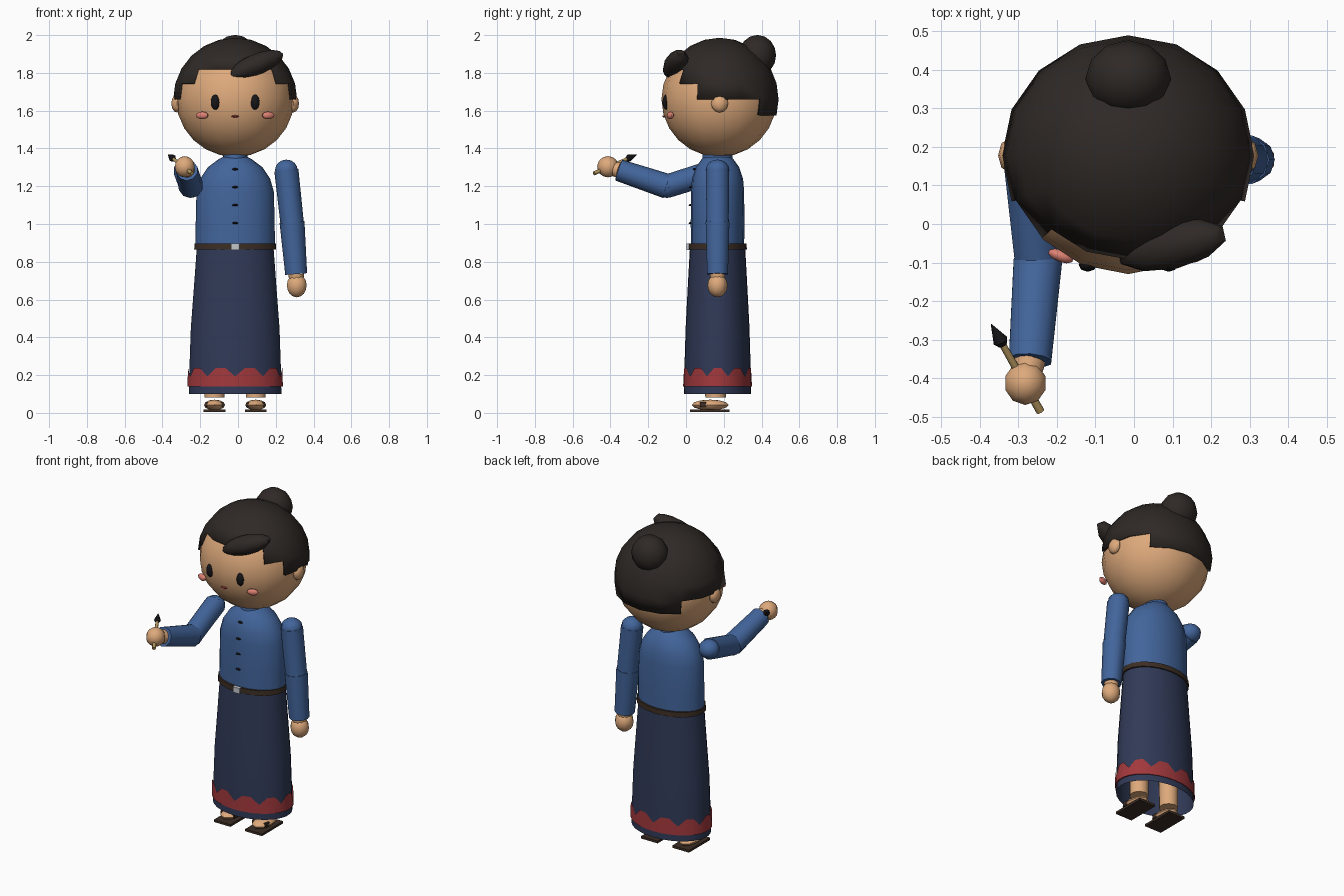
import bpy, bmesh, math
from mathutils import Vector, Matrix

if "Cube" in bpy.data.objects:
    bpy.data.objects.remove(bpy.data.objects["Cube"])

CX, CY = -0.015, 0.167          # body axis
SKIN = (0.73, 0.40, 0.20, 1)
HAIR = (0.028, 0.022, 0.019, 1)
BLUE = (0.055, 0.13, 0.33, 1)
NAVY = (0.030, 0.042, 0.095, 1)
RED = (0.36, 0.04, 0.045, 1)
BROWN = (0.045, 0.027, 0.018, 1)
PINK = (0.72, 0.22, 0.17, 1)
BLACK = (0.008, 0.008, 0.010, 1)
GOLD = (0.45, 0.30, 0.11, 1)
SILVER = (0.55, 0.57, 0.60, 1)
mats = {}


def finish(name, bm, color, smooth=True):
    bmesh.ops.recalc_face_normals(bm, faces=bm.faces)
    me = bpy.data.meshes.new(name)
    bm.to_mesh(me)
    bm.free()
    ob = bpy.data.objects.new(name, me)
    bpy.context.collection.objects.link(ob)
    if color not in mats:
        mats[color] = bpy.data.materials.new("colour_%d" % len(mats))
        mats[color].diffuse_color = color
    me.materials.append(mats[color])
    if smooth:
        bpy.ops.object.select_all(action='DESELECT')
        ob.select_set(True)
        bpy.context.view_layer.objects.active = ob
        bpy.ops.object.shade_smooth_by_angle(angle=math.radians(50))
    return ob


def ball(name, loc, size, color, seg=10, rings=8, rot=None, keep=None):
    bm = bmesh.new()
    bmesh.ops.create_uvsphere(bm, u_segments=seg, v_segments=rings, radius=1)
    if keep:
        bad = [f for f in bm.faces if not keep(f.calc_center_median())]
        bmesh.ops.delete(bm, geom=bad, context='FACES')
    m = Matrix.Translation(loc) @ (rot or Matrix()) @ Matrix.Diagonal((*size, 1))
    bm.transform(m)
    return finish(name, bm, color)


def box(name, loc, size, color):
    bm = bmesh.new()
    bmesh.ops.create_cube(bm, size=1)
    bm.transform(Matrix.Translation(loc) @ Matrix.Diagonal((*size, 1)))
    return finish(name, bm, color, False)


def tube(name, a, b, r1, r2, color, seg=10):
    a, b = Vector(a), Vector(b)
    bm = bmesh.new()
    bmesh.ops.create_cone(bm, cap_ends=True, segments=seg, radius1=r1, radius2=r2, depth=(b - a).length)
    q = (b - a).to_track_quat('Z', 'Y').to_matrix().to_4x4()
    bm.transform(Matrix.Translation((a + b) / 2) @ q)
    return finish(name, bm, color)


def loft(name, rings, color, seg=20, cap_top=False, dip=0):
    """Elliptical rings (z, half width, half depth) around the body axis."""
    bm, rows = bmesh.new(), []
    for k, (z, rx, ry) in enumerate(rings):
        row = []
        for i in range(seg):
            t = 2 * math.pi * i / seg - math.pi / 2
            zz = z - dip if dip and k == len(rings) - 1 and i % 3 == 0 else z
            row.append(bm.verts.new((CX + rx * math.cos(t), CY + ry * math.sin(t), zz)))
        rows.append(row)
    for lo, hi in zip(rows, rows[1:]):
        for i in range(seg):
            j = (i + 1) % seg
            bm.faces.new((lo[i], lo[j], hi[j], hi[i]))
    if cap_top:
        bm.faces.new(rows[-1])
    return finish(name, bm, color)


# head and hair cap with stepped hairline
ball("head", (CX, 0.175, 1.66), (0.312, 0.305, 0.305), SKIN, 16, 12)


def hair_faces(c):
    a = abs(math.degrees(math.atan2(c.x, -c.y)))
    limit = 30 if a < 45 else 15 if a < 67.5 else 0 if a < 135 else -15
    return math.degrees(math.asin(c.z / c.length)) > limit


cap = ball("hair_cap", (CX, 0.178, 1.66), (0.328, 0.312, 0.326), HAIR, 16, 12, keep=hair_faces)
sol = cap.modifiers.new("thickness", 'SOLIDIFY')
sol.thickness, sol.offset = 0.025, -1
ball("hair_bun", (CX, 0.378, 1.893), (0.111, 0.099, 0.108), HAIR, 12, 8)
lock_rot = Vector((0.27, 0.06, 0.11)).to_track_quat('X', 'Z').to_matrix().to_4x4()
ball("hair_forelock", (0.098, -0.055, 1.845), (0.158, 0.062, 0.056), HAIR, 10, 8, lock_rot)

# face and ears
for s, side in ((-1, "right"), (1, "left")):
    ball(side + "_ear", (CX + s * 0.308, 0.178, 1.638), (0.03, 0.045, 0.048), SKIN, 8, 6)
    ball(side + "_eye", (CX + s * 0.105, -0.106, 1.645), (0.024, 0.018, 0.040), BLACK, 8, 8)
    ball(side + "_cheek", (CX + s * 0.175, -0.083, 1.575), (0.035, 0.016, 0.020), PINK, 10, 6,
         Matrix.Rotation(s * 0.35, 4, 'Z'))
ball("mouth", (CX, -0.116, 1.570), (0.021, 0.009, 0.006), RED, 8, 6)

# tunic, collar, buttons
loft("tunic", [(0.87, 0.211, 0.141), (1.0, 0.209, 0.142), (1.17, 0.205, 0.141), (1.24, 0.185, 0.135),
               (1.30, 0.145, 0.115), (1.345, 0.085, 0.083), (1.357, 0.06, 0.07)], BLUE, 20, True)
loft("collar", [(1.33, 0.068, 0.082), (1.375, 0.064, 0.078)], BLUE, 16, True)
for z, y in ((1.29, 0.045), (1.195, 0.026), (1.10, 0.024), (1.005, 0.024)):
    ball("button", (CX, y, z), (0.016, 0.01, 0.006), BLACK, 8, 6)

# belt and buckle
loft("belt", [(0.865, 0.205, 0.14), (0.865, 0.217, 0.155), (0.896, 0.215, 0.154), (0.896, 0.2, 0.135)], BROWN)
box("buckle", (CX, 0.012, 0.88), (0.045, 0.02, 0.034), SILVER)

# skirt open at the hem, with a notched band
loft("skirt", [(0.10, 0.246, 0.178), (0.25, 0.243, 0.175), (0.45, 0.236, 0.169),
               (0.70, 0.217, 0.156), (0.88, 0.204, 0.146)], NAVY, 30, True)
loft("skirt_band", [(0.14, 0.246, 0.178), (0.14, 0.254, 0.182), (0.238, 0.251, 0.180)], RED, 30, dip=0.045)

# legs and sandals
for s, side in ((-1, "right"), (1, "left")):
    x = CX + s * 0.109
    tube(side + "_leg", (x, CY - 0.01, 0.082), (x, CY - 0.01, 0.45), 0.055, 0.06, SKIN)
    ball(side + "_foot", (x, 0.128, 0.042), (0.056, 0.098, 0.028), SKIN, 8, 6)
    box(side + "_sandal_sole", (x, 0.125, 0.011), (0.116, 0.21, 0.014), BROWN)
    box(side + "_sandal_strap", (x, 0.09, 0.045), (0.096, 0.034, 0.026), BROWN)


# sleeves with rounded joints, and hands
def arm(side, shoulder, elbow, wrist, hand, hand_size):
    ball(side + "_shoulder", shoulder, (0.063, 0.063, 0.056), BLUE)
    tube(side + "_upper_sleeve", shoulder, elbow, 0.064, 0.062, BLUE)
    ball(side + "_elbow", elbow, (0.062, 0.062, 0.062), BLUE)
    tube(side + "_lower_sleeve", elbow, wrist, 0.066, 0.058, BLUE)
    d = (Vector(hand) - Vector(wrist)) * 0.6
    tube(side + "_wrist", wrist, Vector(wrist) + d, 0.042, 0.038, SKIN)
    ball(side + "_hand", hand, hand_size, SKIN)


arm("left", (0.256, CY, 1.285), (0.286, CY, 1.01), (0.308, CY, 0.735), (0.311, CY, 0.675), (0.055, 0.053, 0.063))
arm("right", (-0.278, 0.165, 1.283), (-0.25, -0.10, 1.20), (-0.27, -0.355, 1.285),
    (-0.282, -0.413, 1.303), (0.055, 0.057, 0.056))

# writing brush
butt, tip = Vector((-0.243, -0.487, 1.268)), Vector((-0.371, -0.26, 1.367))
tube("brush_handle", butt, butt.lerp(tip, 0.80), 0.011, 0.009, GOLD, 8)
tube("brush_neck", butt.lerp(tip, 0.76), butt.lerp(tip, 0.81), 0.012, 0.020, BLACK, 8)
tube("brush_tip", butt.lerp(tip, 0.81), tip, 0.020, 0.001, BLACK, 8)

for m in bpy.data.materials:
    if m.users and not m.is_grease_pencil:
        m.use_nodes = True
        m.node_tree.nodes["Principled BSDF"].inputs["Base Color"].default_value = m.diffuse_color
